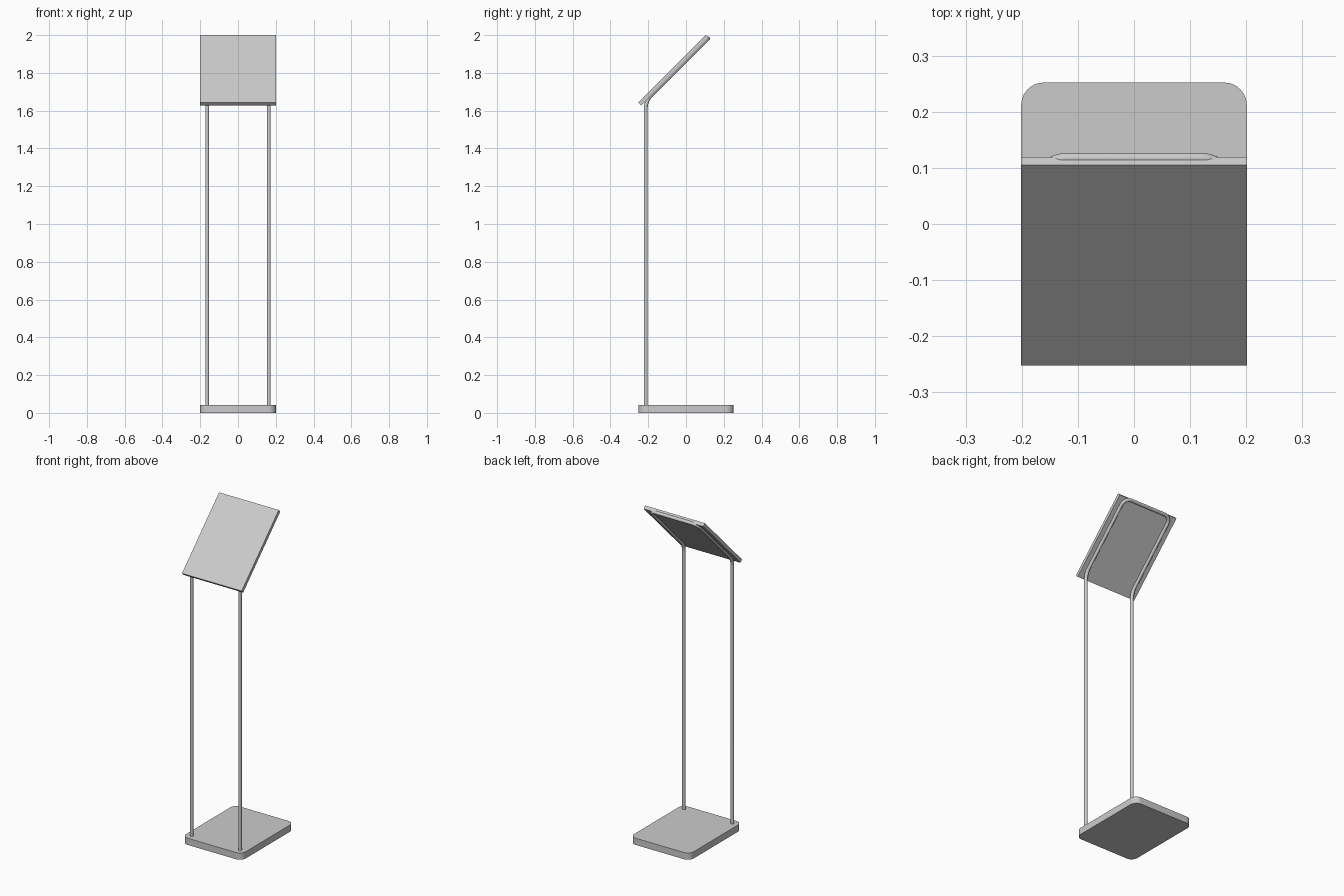
import bpy, bmesh, math
from mathutils import Vector, Matrix

if "Cube" in bpy.data.objects:
    bpy.data.objects.remove(bpy.data.objects["Cube"])


def fillet(points, radii, steps=12):
    """Round the inner corners of a polyline with true arcs."""
    out = [points[0]]
    for a, p, b, r in zip(points, points[1:], points[2:], radii):
        u, v = (a - p).normalized(), (b - p).normalized()
        half = u.angle(v) / 2
        start = p + u * (r / math.tan(half))
        centre = p + (u + v).normalized() * (r / math.sin(half))
        axis = u.cross(v).normalized()
        sweep = math.pi - 2 * half
        for i in range(steps + 1):
            rot = Matrix.Rotation(-sweep * i / steps, 3, axis)
            out.append(centre + rot @ (start - centre))
    return out + [points[-1]]


def new_mesh(name, bm):
    bmesh.ops.recalc_face_normals(bm, faces=bm.faces)
    mesh = bpy.data.meshes.new(name)
    bm.to_mesh(mesh)
    bm.free()
    obj = bpy.data.objects.new(name, mesh)
    bpy.context.collection.objects.link(obj)
    return obj


def box(name, size):
    bm = bmesh.new()
    bmesh.ops.create_cube(bm, size=1)
    bmesh.ops.scale(bm, vec=size, verts=bm.verts)
    return bm


def smooth(obj):
    bpy.ops.object.select_all(action='DESELECT')
    obj.select_set(True)
    bpy.context.view_layer.objects.active = obj
    bpy.ops.object.shade_smooth_by_angle(angle=math.radians(35))


# Base plate with rounded vertical corners
bm = box("base", (0.402, 0.504, 0.041))
upright = [e for e in bm.edges
           if abs(e.verts[0].co.z - e.verts[1].co.z) > 0.01]
bmesh.ops.bevel(bm, geom=upright, offset=0.04, segments=10,
                profile=0.5, affect='EDGES')
base = new_mesh("base", bm)
base.data.transform(Matrix.Translation((0, 0, 0.0205)))
smooth(base)

# Sign panel, tilted back 45 degrees
tilt = math.radians(45)
front_low, front_top = Vector((0, -0.252, 1.643)), Vector((0, 0.105, 2.0))
thick = 0.021
inward = Vector((0, math.sin(tilt), -math.cos(tilt)))
panel = new_mesh("sign_panel", box("sign_panel",
                 (0.402, (front_top - front_low).length, thick)))
centre = (front_low + front_top) / 2 + inward * thick / 2
panel.data.transform(Matrix.Translation(centre) @ Matrix.Rotation(tilt, 4, 'X'))

# One bent tube: up one leg, round behind the panel, down the other leg
leg_x, leg_y, end_y, back = 0.163, -0.213, 0.117, 1.865
path = fillet([Vector((-leg_x, leg_y, 0.02)),
               Vector((-leg_x, leg_y, leg_y + back)),
               Vector((-leg_x, end_y, end_y + back)),
               Vector((leg_x, end_y, end_y + back)),
               Vector((leg_x, leg_y, leg_y + back)),
               Vector((leg_x, leg_y, 0.02))],
              [0.1, 0.045, 0.045, 0.1])
curve = bpy.data.curves.new("tube_frame", 'CURVE')
curve.dimensions = '3D'
curve.bevel_depth = 0.01
curve.bevel_resolution = 4
curve.use_fill_caps = True
spline = curve.splines.new('POLY')
spline.points.add(len(path) - 1)
for point, co in zip(spline.points, path):
    point.co = (*co, 1)
tube = bpy.data.objects.new("tube_frame", curve)
bpy.context.collection.objects.link(tube)
bpy.ops.object.select_all(action='DESELECT')
tube.select_set(True)
bpy.context.view_layer.objects.active = tube
bpy.ops.object.convert(target='MESH')
smooth(bpy.context.object)
